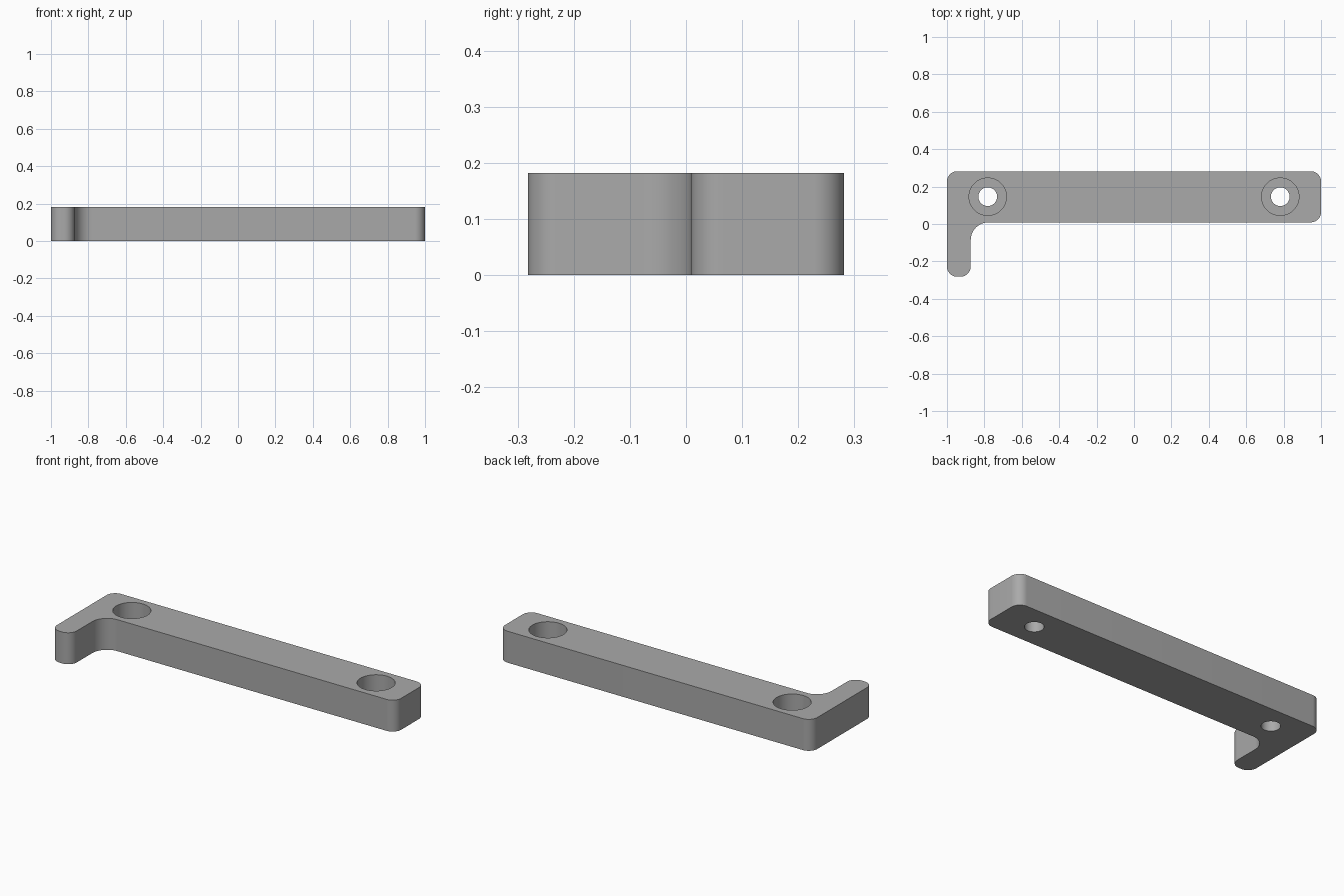
import bpy
import bmesh
import math
from mathutils import Vector

HEIGHT = 0.182
HALF_Y = 0.282
HOLE_X, HOLE_Y = 0.782, 0.146

cube = bpy.data.objects.get("Cube")
if cube:
    bpy.data.objects.remove(cube, do_unlink=True)

grey = bpy.data.materials.new("plain_grey")
grey.use_nodes = True
colour = (0.4, 0.4, 0.4, 1)
grey.diffuse_color = colour
grey.node_tree.nodes["Principled BSDF"].inputs["Base Color"].default_value = colour


def rounded_outline(corners, steps=12):
    """Replace each (x, y, radius) right-angle corner with an arc."""
    points = []
    for i, (x, y, radius) in enumerate(corners):
        p = Vector((x, y))
        to_prev = (Vector(corners[i - 1][:2]) - p).normalized()
        to_next = (Vector(corners[(i + 1) % len(corners)][:2]) - p).normalized()
        centre = p + (to_prev + to_next) * radius
        for s in range(steps + 1):
            a = math.pi / 2 * s / steps
            points.append(centre - radius * (to_next * math.cos(a) + to_prev * math.sin(a)))
    return points


def extruded(name, points, z0, z1):
    bm = bmesh.new()
    base = bm.faces.new([bm.verts.new((p.x, p.y, z0)) for p in points])
    top = bmesh.ops.extrude_face_region(bm, geom=[base])["geom"]
    verts = [g for g in top if isinstance(g, bmesh.types.BMVert)]
    bmesh.ops.translate(bm, verts=verts, vec=(0, 0, z1 - z0))
    bmesh.ops.recalc_face_normals(bm, faces=bm.faces)
    mesh = bpy.data.meshes.new(name)
    bm.to_mesh(mesh)
    bm.free()
    mesh.materials.append(grey)
    obj = bpy.data.objects.new(name, mesh)
    bpy.context.collection.objects.link(obj)
    return obj


def circle(x, y, radius, sides=64):
    angles = [2 * math.pi * i / sides for i in range(sides)]
    return [Vector((x + radius * math.cos(a), y + radius * math.sin(a))) for a in angles]


# L-shaped bar with rounded corners and a filleted arm
bracket = extruded("bracket", rounded_outline([
    (-1, -HALF_Y, 0.055),
    (-0.873, -HALF_Y, 0.055),
    (-0.873, 0.009, 0.095),
    (1, 0.009, 0.055),
    (1, HALF_Y, 0.055),
    (-1, HALF_Y, 0.055),
]), 0, HEIGHT)

# Counterbored screw holes at both ends
cutters = []
for side, x in (("right", -HOLE_X), ("left", HOLE_X)):
    for kind, radius, bottom in (("screw_hole", 0.05, -0.1), ("counterbore", 0.1, 0.073)):
        cutter = extruded(f"{side}_{kind}_cutter", circle(x, HOLE_Y, radius), bottom, HEIGHT + 0.1)
        cutter.hide_render = True
        cutters.append(cutter)
        cut = bracket.modifiers.new(f"{side}_{kind}", "BOOLEAN")
        cut.operation = "DIFFERENCE"
        cut.solver = "EXACT"
        cut.object = cutter

# Apply the cuts, then smooth the curved walls
bpy.ops.object.select_all(action="DESELECT")
bracket.select_set(True)
bpy.context.view_layer.objects.active = bracket
for modifier in list(bracket.modifiers):
    bpy.ops.object.modifier_apply(modifier=modifier.name)
for cutter in cutters:
    bpy.data.objects.remove(cutter, do_unlink=True)
bpy.ops.object.shade_smooth_by_angle(angle=math.radians(30))
